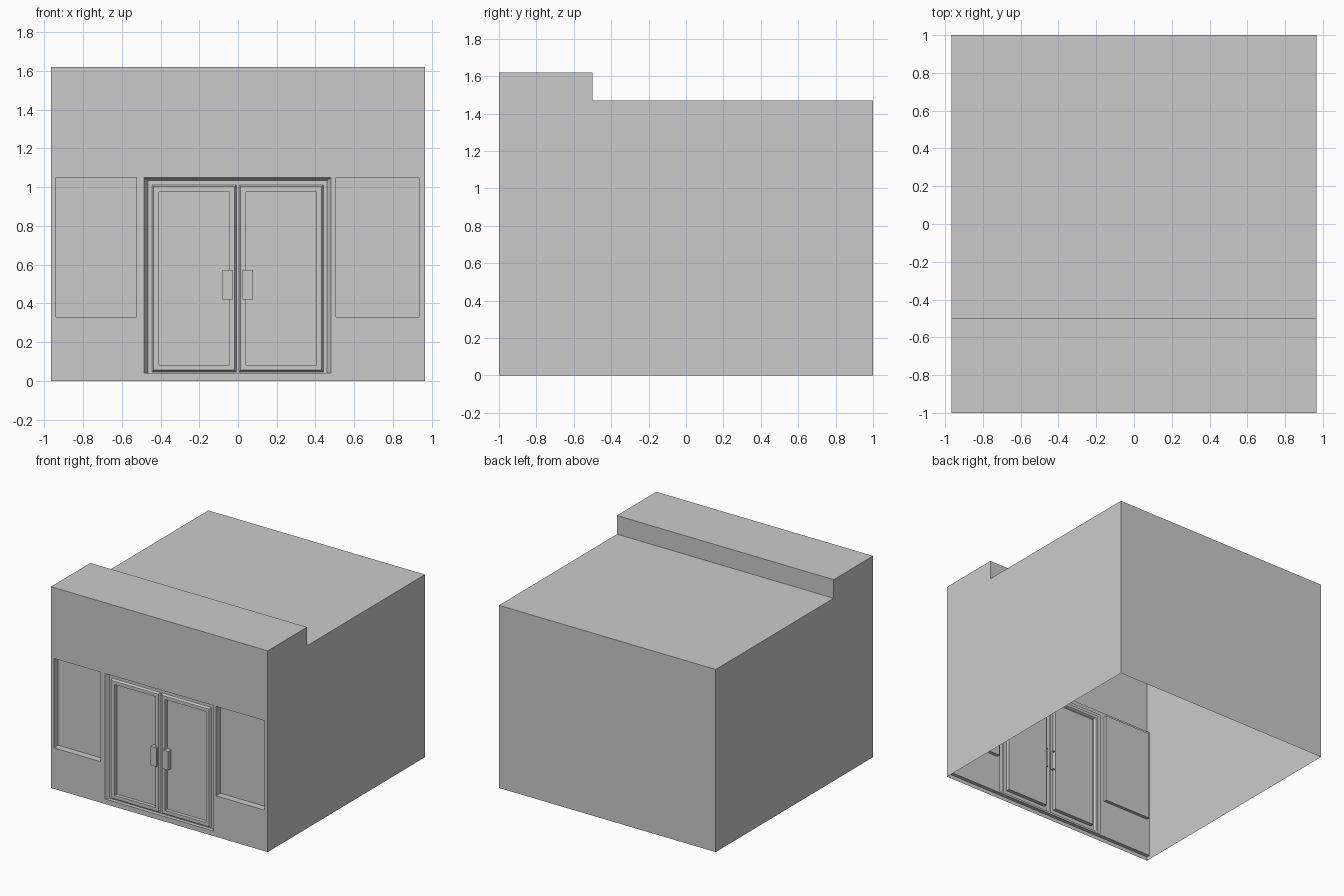
import bpy, bmesh

if "Cube" in bpy.data.objects:
    bpy.data.objects.remove(bpy.data.objects["Cube"])

W = 0.965                                  # half width
DOOR = (-0.485, 0.48, 0.04, 1.05)          # x0, x1, z0, z1
WINDOWS = [(-0.94, -0.525, 0.33, 1.05), (0.505, 0.935, 0.33, 1.05)]
LEAVES = [(-0.445, -0.008, 0.045, 1.012), (0.004, 0.442, 0.045, 1.012)]
RECESS = -0.97                             # y of the door surround


def finish(name, bm):
    bmesh.ops.remove_doubles(bm, verts=bm.verts, dist=1e-5)
    mesh = bpy.data.meshes.new(name)
    bm.to_mesh(mesh)
    bm.free()
    ob = bpy.data.objects.new(name, mesh)
    bpy.context.collection.objects.link(ob)
    return ob


def face(bm, pts):
    bm.faces.new([bm.verts.new(p) for p in pts])


def inset(r, d):
    return (r[0] + d, r[1] - d, r[2] + d, r[3] - d)


def corners(r, y):
    x0, x1, z0, z1 = r
    return [(x0, y, z0), (x1, y, z0), (x1, y, z1), (x0, y, z1)]


def sheet(name, r, holes, y):
    """Flat front-facing sheet with rectangular holes."""
    bm = bmesh.new()
    xs = sorted({r[0], r[1], *[h[i] for h in holes for i in (0, 1)]})
    zs = sorted({r[2], r[3], *[h[i] for h in holes for i in (2, 3)]})
    for x0, x1 in zip(xs, xs[1:]):
        for z0, z1 in zip(zs, zs[1:]):
            cx, cz = (x0 + x1) / 2, (z0 + z1) / 2
            if not any(h[0] < cx < h[1] and h[2] < cz < h[3] for h in holes):
                face(bm, corners((x0, x1, z0, z1), y))
    return finish(name, bm)


def rings(name, steps, cap=True):
    """Rectangular rings (rect, y) joined from the outside inwards."""
    bm = bmesh.new()
    loops = [corners(r, y) for r, y in steps]
    for a, b in zip(loops, loops[1:]):
        for i in range(4):
            j = (i + 1) % 4
            face(bm, [a[i], a[j], b[j], b[i]])
    if cap:
        face(bm, loops[-1])
    return finish(name, bm)


# Building shell: side profile extruded, open underneath and at the facade
profile = [(-1, 0), (1, 0), (1, 1.47), (-0.5, 1.47), (-0.5, 1.62), (-1, 1.62)]
bm = bmesh.new()
R = [(W, y, z) for y, z in profile]
L = [(-W, y, z) for y, z in profile]
face(bm, R)
face(bm, L[::-1])
for i in range(1, 5):
    face(bm, [R[i], L[i], L[i + 1], R[i + 1]])
finish("building_shell", bm)

# Facade with door and window openings, and its thicker inner lining
sheet("facade", (-W, W, 0, 1.62), WINDOWS + [DOOR], -1)
lining = (-W, W, 0.03, 1.08)
sheet("facade_lining", lining, WINDOWS + [DOOR], RECESS)
rings("lining_edge", [(lining, -0.999), (lining, RECESS)], cap=False)

# Recessed windows
for side, w in zip(("left", "right"), WINDOWS):
    rings("window_" + side, [(w, -1), (w, -0.945)])

# Door surround with chamfered reveal; the sill stays flush
inner = (DOOR[0] + 0.02, DOOR[1] - 0.02, DOOR[2], DOOR[3] - 0.016)
rings("door_reveal", [(DOOR, -1), (inner, RECESS)], cap=False)
sheet("door_surround", inner, LEAVES, RECESS)

# Door leaves: raised bevelled frame around a sunken panel
for side, r in zip(("left", "right"), LEAVES):
    front, pane = inset(r, 0.01), inset(r, 0.037)
    rings("door_leaf_" + side, [(r, RECESS), (front, -0.985),
                                (pane, -0.985), (pane, -0.955)])

# Door handles: shallow blocks standing off the leaves
for side, x0, x1 in (("left", -0.08, -0.025), ("right", 0.022, 0.077)):
    r = (x0, x1, 0.42, 0.572)
    bm = bmesh.new()
    back, front = corners(r, -0.96), corners(r, -0.999)
    for i in range(4):
        j = (i + 1) % 4
        face(bm, [back[i], back[j], front[j], front[i]])
    face(bm, front)
    finish("door_handle_" + side, bm)
